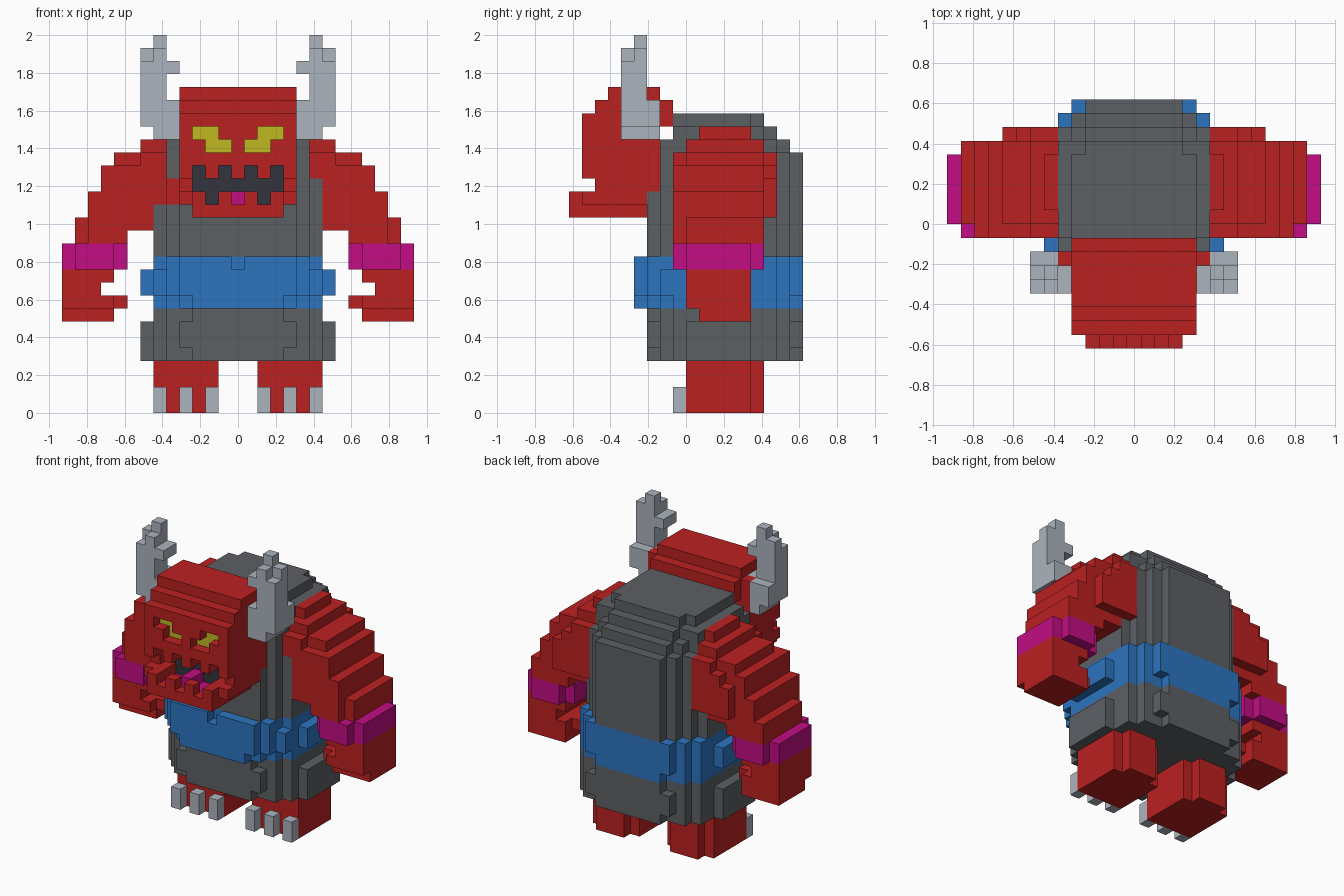
import bpy, bmesh
from math import floor
from mathutils import Vector

if "Cube" in bpy.data.objects:
    bpy.data.objects.remove(bpy.data.objects["Cube"])

V = 2 / 29  # size of one block

COLOURS = {
    "red": (0.50, 0.015, 0.015),
    "dark_grey": (0.107, 0.115, 0.127),
    "blue": (0.025, 0.178, 0.527),
    "magenta": (0.539, 0.004, 0.223),
    "yellow": (0.533, 0.479, 0.016),
    "light_grey": (0.413, 0.456, 0.515),
    "mouth_dark": (0.032, 0.034, 0.048),
}
NAMES = list(COLOURS)
MATS = []
for name, rgb in COLOURS.items():
    m = bpy.data.materials.new(name)
    m.use_nodes = True
    m.diffuse_color = (*rgb, 1)
    m.node_tree.nodes["Principled BSDF"].inputs["Base Color"].default_value = (*rgb, 1)
    MATS.append(m)

taken = set()  # blocks already owned by an earlier part


def fill(cells, colour, x0, x1, y0, y1, z0, z1):
    """Fill a box of blocks with a colour; None carves it away."""
    for x in range(floor(x0 + 0.5), floor(x1 + 0.5)):
        for y in range(y0, y1):
            for z in range(z0, z1):
                if colour is None:
                    cells.pop((x, y, z), None)
                else:
                    cells[x, y, z] = colour


def layer(cells, colour, z0, z1, *slabs):
    """Rounded layer from centred slabs (half width, front, back)."""
    for hx, y0, y1 in slabs:
        fill(cells, colour, -hx, hx, y0, y1, z0, z1)


def mirrored(cells):
    return {(-x, y, z): c for (x, y, z), c in cells.items()}


def build(name, cells):
    """Skin the outside of the blocks and merge flat areas of one colour."""
    cells = {k: c for k, c in cells.items() if k not in taken}
    taken.update(cells)
    used = sorted(set(cells.values()), key=NAMES.index)
    bm = bmesh.new()
    verts = {}
    for k, colour in cells.items():
        centre = Vector((k[0], k[1] + 0.5, k[2] + 0.5))
        for axis in range(3):
            for sign in (1, -1):
                n = list(k)
                n[axis] += sign
                if tuple(n) in cells:
                    continue
                quad = []
                for a, b in ((-1, -1), (1, -1), (1, 1), (-1, 1))[::sign]:
                    off = [0, 0, 0]
                    off[axis], off[(axis + 1) % 3], off[(axis + 2) % 3] = sign, a, b
                    p = tuple(centre + Vector(off) / 2)
                    if p not in verts:
                        verts[p] = bm.verts.new(Vector(p) * V)
                    quad.append(verts[p])
                bm.faces.new(quad).material_index = used.index(colour)
    bmesh.ops.dissolve_limit(bm, angle_limit=0.01, verts=bm.verts, edges=bm.edges,
                             delimit={'MATERIAL'})
    me = bpy.data.meshes.new(name)
    bm.to_mesh(me)
    bm.free()
    for c in used:
        me.materials.append(MATS[NAMES.index(c)])
    ob = bpy.data.objects.new(name, me)
    bpy.context.collection.objects.link(ob)


def build_pair(name, cells):
    build("left_" + name, cells)
    build("right_" + name, mirrored(cells))


# Body: skirt, belt and hunched torso
G, B, R = "dark_grey", "blue", "red"
body = {}
layer(body, G, 4, 5, (7.5, 0, 5), (6.5, -1, 7), (5.5, -2, 8), (3.5, -3, 9))
layer(body, G, 5, 7, (7.5, 0, 5), (6.5, -1, 7), (5.5, -2, 8), (4.5, -3, 9))
layer(body, G, 7, 8, (6.5, -1, 7), (5.5, -2, 8), (3.5, -3, 9))
layer(body, B, 8, 9, (6.5, -1, 7), (5.5, -2, 8), (4.5, -3, 8), (3.5, -4, 9))
layer(body, B, 9, 11, (7.5, 0, 5), (6.5, -2, 7), (5.5, -3, 8), (4.5, -4, 9))
layer(body, B, 11, 12, (6.5, -1, 7), (5.5, -3, 8), (4.5, -4, 9))
fill(body, None, -0.5, 0.5, -4, -3, 11, 12)
layer(body, G, 12, 17, (6.5, -1, 6), (5.5, -2, 7), (4.5, -3, 8), (3.5, -3, 9))
layer(body, G, 17, 18, (6.5, -1, 6), (5.5, -2, 7), (4.5, -2, 8), (3.5, -2, 9))
layer(body, G, 18, 20, (5.5, -2, 7), (4.5, -2, 8), (3.5, -2, 9))
layer(body, G, 20, 21, (5.5, -2, 6), (4.5, -2, 7), (3.5, -2, 8))
layer(body, G, 21, 22, (5.5, -1, 6), (3.5, -1, 7))
layer(body, G, 22, 23, (4.5, -1, 5), (3.5, -1, 6))
fill(body, R, -6.5, -5.5, -1, 0, 16, 18)  # bare patch by the right shoulder
fill(body, R, -5.5, -4.5, -2, 0, 16, 18)
build("body", body)

# Head with jutting jaw
head = {}
layer(head, R, 15, 16, (3.5, -9, -2))
layer(head, R, 16, 17, (4.5, -8, -2), (3.5, -9, -2))
layer(head, R, 17, 18, (4.5, -7, -2))
layer(head, R, 18, 22, (4.5, -8, -2))
layer(head, R, 22, 23, (4.5, -8, -1))
layer(head, R, 23, 24, (4.5, -7, -1))
layer(head, R, 24, 25, (4.5, -6, -2))
layer(head, R, 21, 24, (5.5, -3, -2))
# Mouth cavity, tooth gaps and tongue
fill(head, "mouth_dark", -3.5, 3.5, -6, -5, 16, 19)
fill(head, None, -3.5, 3.5, -9, -6, 17, 18)
fill(head, None, -2.5, 2.5, -8, -6, 16, 17)
for x in (-3, -1, 1, 3):
    fill(head, None, x - 0.5, x + 0.5, -8, -6, 18, 19)
for x in (-2, 0, 2):
    fill(head, None, x - 0.5, x + 0.5, -9, -8, 16, 17)
fill(head, "magenta", -2.5, 2.5, -8, -6, 15, 16)
fill(head, "magenta", -0.5, 0.5, -8, -6, 16, 17)
# Sunken eyes
for z, a, b in ((21, 1.5, 3.5), (20, 0.5, 2.5)):
    for x0, x1 in ((a, b), (-b, -a)):
        fill(head, None, x0, x1, -8, -7, z, z + 1)
        fill(head, "yellow", x0, x1, -7, -6, z, z + 1)
build("head", head)

# Horns
horn = {}
for box in ((4.5, 6.5, -5, -2, 21, 22), (4.5, 7.5, -5, -3, 22, 24),
            (5.5, 7.5, -3, -2, 22, 24), (5.5, 7.5, -5, -3, 24, 27),
            (5.5, 6.5, -5, -3, 27, 28), (6.5, 7.5, -4, -3, 27, 28),
            (5.5, 6.5, -4, -3, 28, 29), (4.5, 5.5, -5, -3, 26, 27)):
    fill(horn, "light_grey", *box)
build_pair("horn", horn)

# Arms: stepped shoulder, upper arm, bracelet and fist
arm = {}
for box in ((5.5, 6.5, 1, 5, 21, 22), (5.5, 7.5, 0, 6, 20, 21),
            (5.5, 9.5, 0, 6, 19, 20), (5.5, 7.5, -1, 7, 19, 20),
            (5.5, 10.5, -1, 6, 17, 19), (5.5, 8.5, -1, 7, 18, 19),
            (5.5, 9.5, -1, 7, 15, 18), (5.5, 11.5, -1, 6, 15, 17),
            (6.5, 12.5, 0, 6, 14, 15), (6.5, 11.5, -1, 6, 14, 15),
            (8.5, 12.5, 0, 6, 13, 14), (8.5, 11.5, -1, 6, 13, 14),
            (9.5, 13.5, 0, 5, 10, 11), (10.5, 13.5, 0, 5, 9, 10),
            (9.5, 13.5, 0, 5, 8, 9), (8.5, 9.5, 1, 4, 8, 9),
            (9.5, 13.5, 1, 5, 7, 8)):
    fill(arm, R, *box)
fill(arm, "magenta", 8.5, 13.5, 0, 5, 11, 13)
fill(arm, "magenta", 9.5, 12.5, -1, 6, 11, 13)
build_pair("arm", arm)

# Legs and toe claws
leg = {}
fill(leg, R, 1.5, 6.5, 0, 5, 0, 4)
fill(leg, R, 2.5, 5.5, 5, 6, 0, 4)
build_pair("leg", leg)
claws = {}
for x in (2, 4, 6):
    fill(claws, "light_grey", x - 0.5, x + 0.5, -1, 0, 0, 2)
build_pair("toe_claws", claws)
